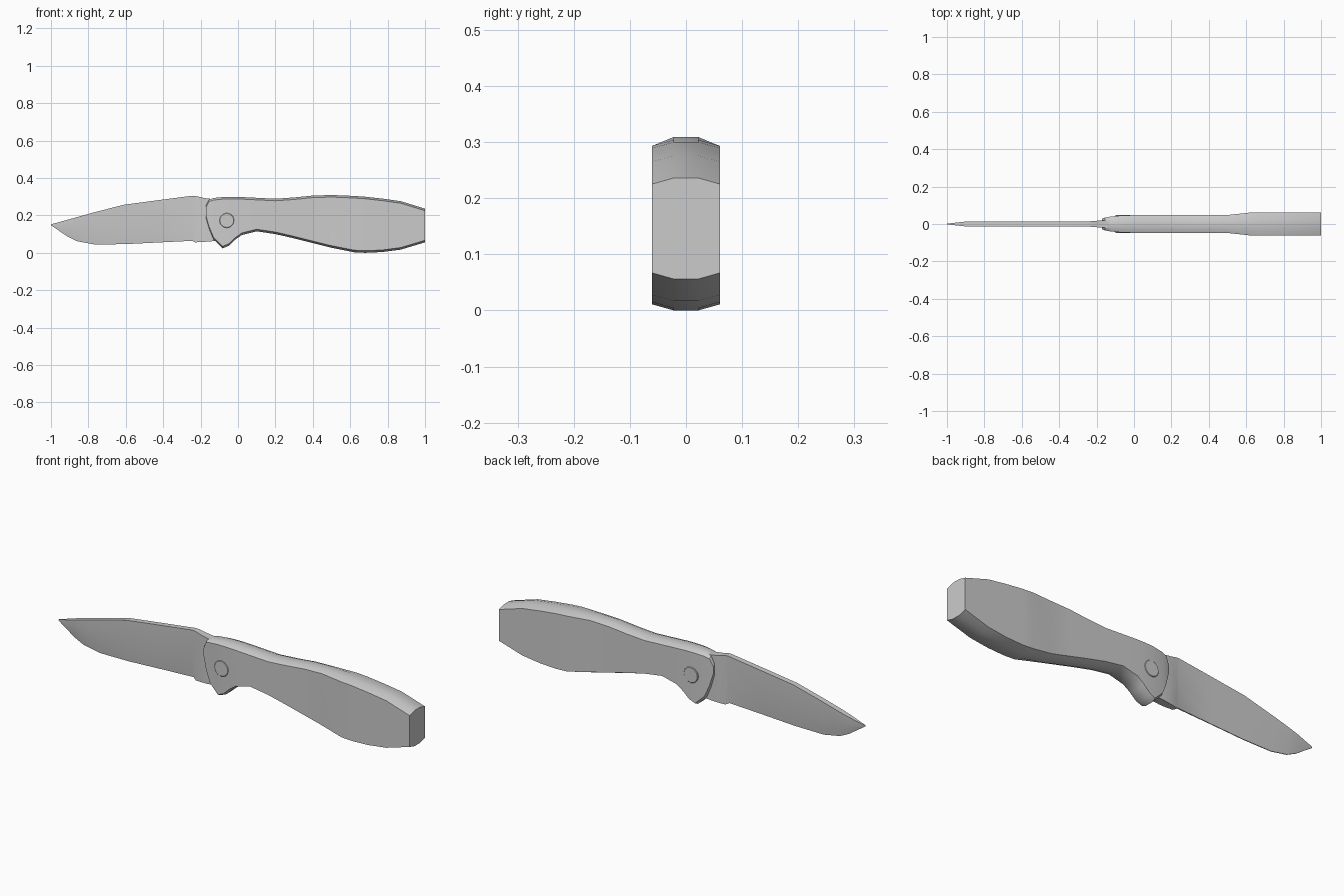
import bpy, bmesh, math
from mathutils import Matrix


def finish(name, bm, angle=30):
    bmesh.ops.recalc_face_normals(bm, faces=bm.faces)
    mesh = bpy.data.meshes.new(name)
    bm.to_mesh(mesh)
    bm.free()
    obj = bpy.data.objects.new(name, mesh)
    bpy.context.collection.objects.link(obj)
    bpy.ops.object.select_all(action='DESELECT')
    obj.select_set(True)
    bpy.context.view_layer.objects.active = obj
    bpy.ops.object.shade_smooth_by_angle(angle=math.radians(angle))
    return obj


def loft(name, sections):
    """Skin matching closed (x, half-profile) rings, mirrored in y, and cap both ends."""
    bm = bmesh.new()
    rings = []
    for x, half in sections:
        pts = half + [(-y, z) for y, z in reversed(half)]
        rings.append([bm.verts.new((x, y, z)) for y, z in pts])
    n = len(rings[0])
    for a, b in zip(rings, rings[1:]):
        for i in range(n):
            j = (i + 1) % n
            bm.faces.new((a[i], a[j], b[j], b[i]))
    bm.faces.new(rings[0])
    bm.faces.new(rings[-1])
    return finish(name, bm)


# Handle stations: x, bottom, top, half thickness
handle = [
    (-0.172, 0.19, 0.25, 0.028), (-0.155, 0.13, 0.285, 0.034),
    (-0.13, 0.07, 0.293, 0.039), (-0.082, 0.024, 0.298, 0.044),
    (-0.05, 0.037, 0.299, 0.046), (-0.015, 0.07, 0.299, 0.047),
    (0.02, 0.095, 0.298, 0.048), (0.10, 0.115, 0.294, 0.048),
    (0.20, 0.10, 0.289, 0.048), (0.30, 0.077, 0.296, 0.048),
    (0.40, 0.052, 0.306, 0.048), (0.50, 0.027, 0.309, 0.048),
    (0.62, 0.003, 0.304, 0.061), (0.68, 0.0, 0.300, 0.061),
    (0.77, 0.004, 0.290, 0.061), (0.87, 0.017, 0.276, 0.061),
    (1.0, 0.056, 0.236, 0.061),
]
CH = 0.011
loft("handle", [(x, [(0.022, b), (t, b + CH), (t, c - CH), (0.022, c)])
                for x, b, c, t in handle])

# Blade stations: x, edge, spine, half thickness at edge, half thickness at spine
blade = [
    (-1.0, 0.147, 0.152, 0.001, 0.002), (-0.91, 0.086, 0.177, 0.002, 0.012),
    (-0.86, 0.062, 0.191, 0.002, 0.014), (-0.77, 0.045, 0.216, 0.002, 0.014),
    (-0.61, 0.046, 0.257, 0.002, 0.014), (-0.43, 0.055, 0.281, 0.002, 0.014),
    (-0.245, 0.064, 0.305, 0.003, 0.014), (-0.228, 0.056, 0.304, 0.012, 0.015),
    (-0.19, 0.058, 0.295, 0.018, 0.018), (-0.16, 0.060, 0.290, 0.020, 0.020),
    (-0.11, 0.064, 0.285, 0.020, 0.020),
]
loft("blade", [(x, [(e, b), (e + (s - e) * 0.85, b + 0.45 * (c - b)), (s, c)])
               for x, b, c, e, s in blade])

# Pivot screw running through the handle, with chamfered heads
bm = bmesh.new()
bmesh.ops.create_cone(bm, cap_ends=True, segments=12, radius1=0.04, radius2=0.04,
                      depth=0.098,
                      matrix=Matrix.Translation((-0.06, 0, 0.173)) @ Matrix.Rotation(math.pi / 2, 4, 'X'))
rims = [e for e in bm.edges if abs(e.verts[0].co.y - e.verts[1].co.y) < 0.001]
bmesh.ops.bevel(bm, geom=rims, offset=0.0025, segments=1, affect='EDGES')
finish("pivot_screw", bm, 35)
